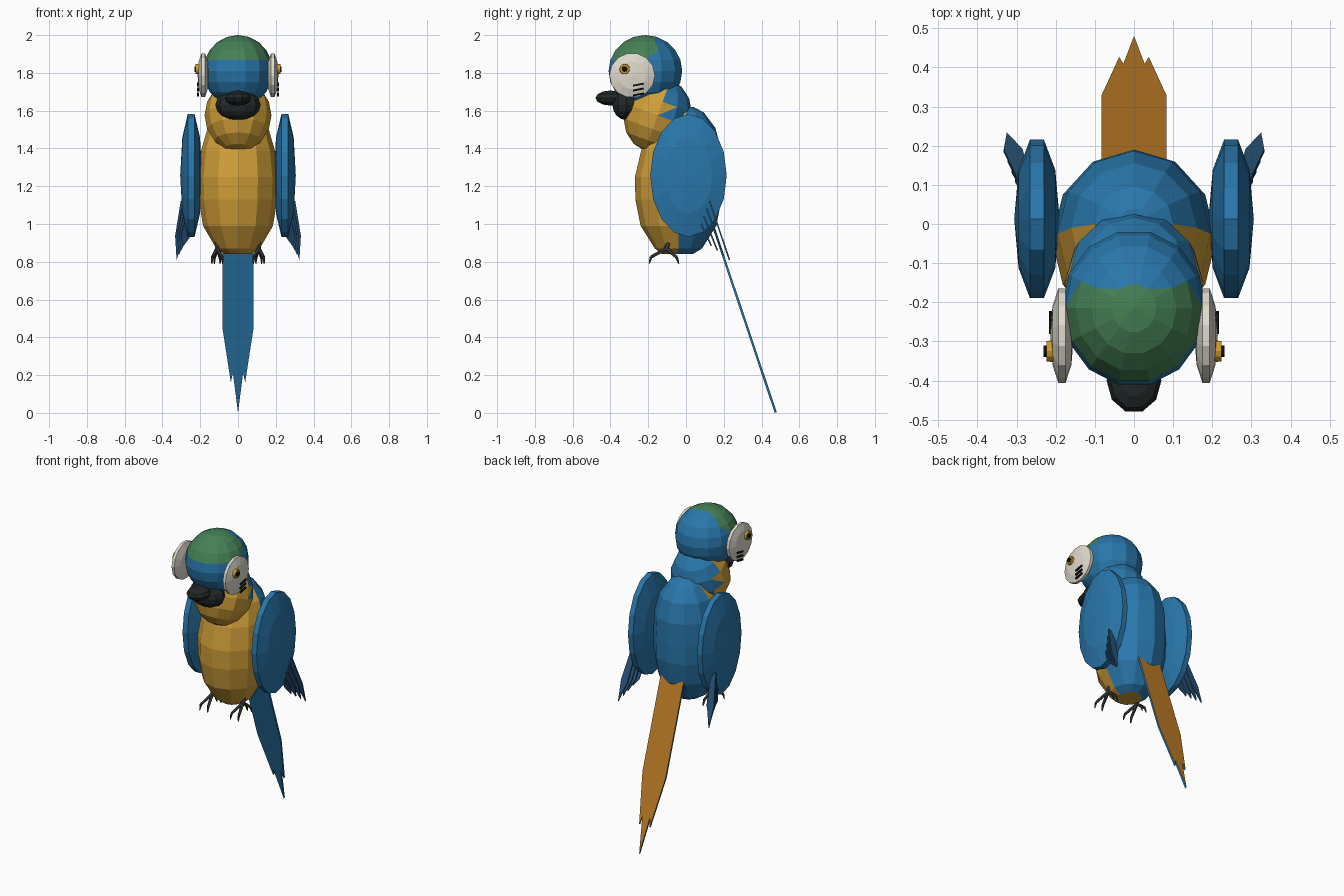
import bpy, bmesh, math
from mathutils import Vector, Matrix

cube = bpy.data.objects.get("Cube")
if cube:
    bpy.data.objects.remove(cube)


def material(name, r, g, b):
    m = bpy.data.materials.new(name)
    m.use_nodes = True
    m.diffuse_color = (r, g, b, 1)
    m.node_tree.nodes["Principled BSDF"].inputs["Base Color"].default_value = (r, g, b, 1)
    return m


BLUE = material("feather blue", 0.022, 0.185, 0.41)
NAVY = material("wing tip blue", 0.022, 0.09, 0.2)
YELLOW = material("breast yellow", 0.63, 0.345, 0.04)
ORANGE = material("tail orange", 0.5, 0.2, 0.018)
GREEN = material("crown green", 0.06, 0.22, 0.09)
WHITE = material("face white", 0.74, 0.7, 0.61)
BEAK = material("beak charcoal", 0.016, 0.022, 0.022)
FOOT = material("foot grey", 0.055, 0.055, 0.06)
AMBER = material("eye amber", 0.65, 0.33, 0.02)
BLACK = material("black", 0.005, 0.005, 0.005)


def finish(name, bm, mats, rule=None):
    """Turn a bmesh into a flat shaded object; rule(centre, normal) picks the slot."""
    bmesh.ops.recalc_face_normals(bm, faces=bm.faces[:])
    bm.normal_update()
    if rule:
        for f in bm.faces:
            f.material_index = int(rule(f.calc_center_median(), f.normal))
    me = bpy.data.meshes.new(name)
    bm.to_mesh(me)
    bm.free()
    for m in mats:
        me.materials.append(m)
    ob = bpy.data.objects.new(name, me)
    bpy.context.collection.objects.link(ob)
    return ob


def ellipsoid(name, centre, radii, mats, segs=14, bands=10, turn=None, tilt=0.0,
              rule=None, split=False):
    """Low-poly ball; turn aims the pole before scaling, tilt leans it about x."""
    bm = bmesh.new()
    bmesh.ops.create_uvsphere(bm, u_segments=segs, v_segments=bands, radius=1)
    turn = turn or Matrix.Rotation(math.pi / 2, 4, 'Z')
    place = (Matrix.Translation(centre) @ Matrix.Rotation(tilt, 4, 'X')
             @ Matrix.Diagonal((*radii, 1)) @ turn)
    bmesh.ops.transform(bm, matrix=place, verts=bm.verts[:])
    if split:
        bmesh.ops.triangulate(bm, faces=bm.faces[:])
    return finish(name, bm, mats, rule)


def blade(name, outline, root, tip, thick, mats, rule=None):
    """Flat feather: outline of (across, fraction along) between root and tip."""
    root, tip = Vector(root), Vector(tip)
    run = tip - root
    d = run.normalized()
    across = (Vector((1, 0, 0)) - d * d.x).normalized()
    n = across.cross(d)
    bm = bmesh.new()
    face = bm.faces.new([bm.verts.new(root + across * x + run * u - n * thick / 2)
                         for x, u in outline])
    ext = bmesh.ops.extrude_face_region(bm, geom=[face], use_keep_orig=True)
    top = [v for v in ext["geom"] if isinstance(v, bmesh.types.BMVert)]
    bmesh.ops.translate(bm, verts=top, vec=n * thick)
    return finish(name, bm, mats, rule)


def rod(bm, a, b, r1, r2, segs=6):
    """Tapered cylinder between two points."""
    a, b = Vector(a), Vector(b)
    aim = (b - a).to_track_quat('Z', 'Y').to_matrix().to_4x4()
    bmesh.ops.create_cone(bm, cap_ends=True, segments=segs, radius1=r1, radius2=r2,
                          depth=(b - a).length,
                          matrix=Matrix.Translation((a + b) / 2) @ aim)


# Body: lofted rings of (z, centre y, half width, half depth)
rings = [(0.84, -0.045, 0.07, 0.08), (0.87, -0.04, 0.115, 0.125), (0.99, -0.04, 0.185, 0.2),
         (1.13, -0.04, 0.208, 0.228), (1.25, -0.04, 0.21, 0.23), (1.39, -0.025, 0.195, 0.212),
         (1.51, -0.01, 0.16, 0.165), (1.59, 0.0, 0.1, 0.095), (1.62, 0.0, 0.04, 0.04)]
bm = bmesh.new()
SIDES = 12
loops = []
for z, cy, rx, ry in rings:
    angles = [2 * math.pi * i / SIDES for i in range(SIDES)]
    loops.append([bm.verts.new((rx * math.cos(a), cy + ry * math.sin(a), z)) for a in angles])
for low, high in zip(loops, loops[1:]):
    for i in range(SIDES):
        j = (i + 1) % SIDES
        bm.faces.new((low[i], low[j], high[j], high[i]))
bm.faces.new(loops[0])
bm.faces.new(loops[-1])
finish("body", bm, [BLUE, YELLOW], lambda c, n: c.y < -0.035)

# Neck and head
ellipsoid("neck", (0, -0.15, 1.575), (0.177, 0.178, 0.2), [BLUE, YELLOW], 12, 8,
          tilt=math.radians(-20), split=True, rule=lambda c, n: c.y < -0.09)
ellipsoid("head", (0, -0.215, 1.81), (0.185, 0.2, 0.19), [BLUE, GREEN], split=True,
          rule=lambda c, n: c.z > 1.875 and c.y < -0.17)

# Beak
ellipsoid("lower_beak", (0, -0.315, 1.63), (0.12, 0.078, 0.08), [BEAK], 10, 8)
ellipsoid("upper_beak", (0, -0.40, 1.667), (0.07, 0.083, 0.04), [BEAK], 10, 6)

# Tail: blue below, orange above
half = [(0.083, 0), (0.083, 0.55), (0.038, 0.84), (0.027, 0.79)]
outline = half + [(0, 1)] + [(-x, u) for x, u in reversed(half)]
blade("tail", outline, (0, 0.137, 1.01), (0, 0.475, 0.002), 0.012, [BLUE, ORANGE],
      lambda c, n: n.y > 0.8)

sideways = Matrix.Rotation(math.pi / 2, 4, 'Y')
for side, s in (("left", 1), ("right", -1)):
    # Wing with a fan of tip feathers
    ellipsoid(side + "_wing", (s * 0.248, 0.013, 1.257), (0.058, 0.213, 0.342), [BLUE],
              16, 5, turn=sideways)
    for i in range(4):
        root = (s * (0.285 - 0.006 * i), 0.125 - 0.015 * i, 1.12 - 0.04 * i)
        tip = (s * (0.325 - 0.012 * i), 0.23 - 0.032 * i, 0.81 + 0.025 * i)
        blade(f"{side}_wing_feather_{i + 1}",
              [(-0.018, 0), (0.018, 0), (0.024, 0.6), (0, 1), (-0.024, 0.6)],
              root, tip, 0.008, [NAVY])

    # Face patch, eye and cheek stripes
    ellipsoid(side + "_face_patch", (s * 0.184, -0.285, 1.787), (0.03, 0.127, 0.125), [WHITE],
              14, 5, turn=sideways)
    for part, r, x, mat in (("iris", 0.029, 0.224, AMBER), ("pupil", 0.016, 0.231, BLACK)):
        bm = bmesh.new()
        rod(bm, (s * 0.19, -0.325, 1.82), (s * x, -0.325, 1.82), r, r * 0.9, 12)
        finish(f"{side}_{part}", bm, [mat])
    for i in range(3):
        bm = bmesh.new()
        bmesh.ops.create_cube(bm, size=1, matrix=Matrix.Translation(
            (s * 0.212, -0.252, 1.738 - 0.026 * i)) @ Matrix.Rotation(0.2, 4, 'X')
            @ Matrix.Diagonal((0.009, 0.058, 0.01, 1)))
        finish(f"{side}_cheek_stripe_{i + 1}", bm, [BLACK])

    # Leg with two toes forward and two back
    bm = bmesh.new()
    ankle = (s * 0.11, -0.105, 0.87)
    rod(bm, (s * 0.11, -0.08, 0.93), ankle, 0.014, 0.012)
    for dx, y, claw in ((0.026, -0.185, -0.195), (-0.026, -0.185, -0.195),
                        (0.014, -0.05, -0.038), (-0.014, -0.05, -0.038)):
        knuckle = (s * 0.11 + dx, y, 0.825)
        rod(bm, ankle, knuckle, 0.01, 0.008)
        rod(bm, knuckle, (s * 0.11 + dx * 1.1, claw, 0.79), 0.008, 0.003)
    finish(side + "_foot", bm, [FOOT])
